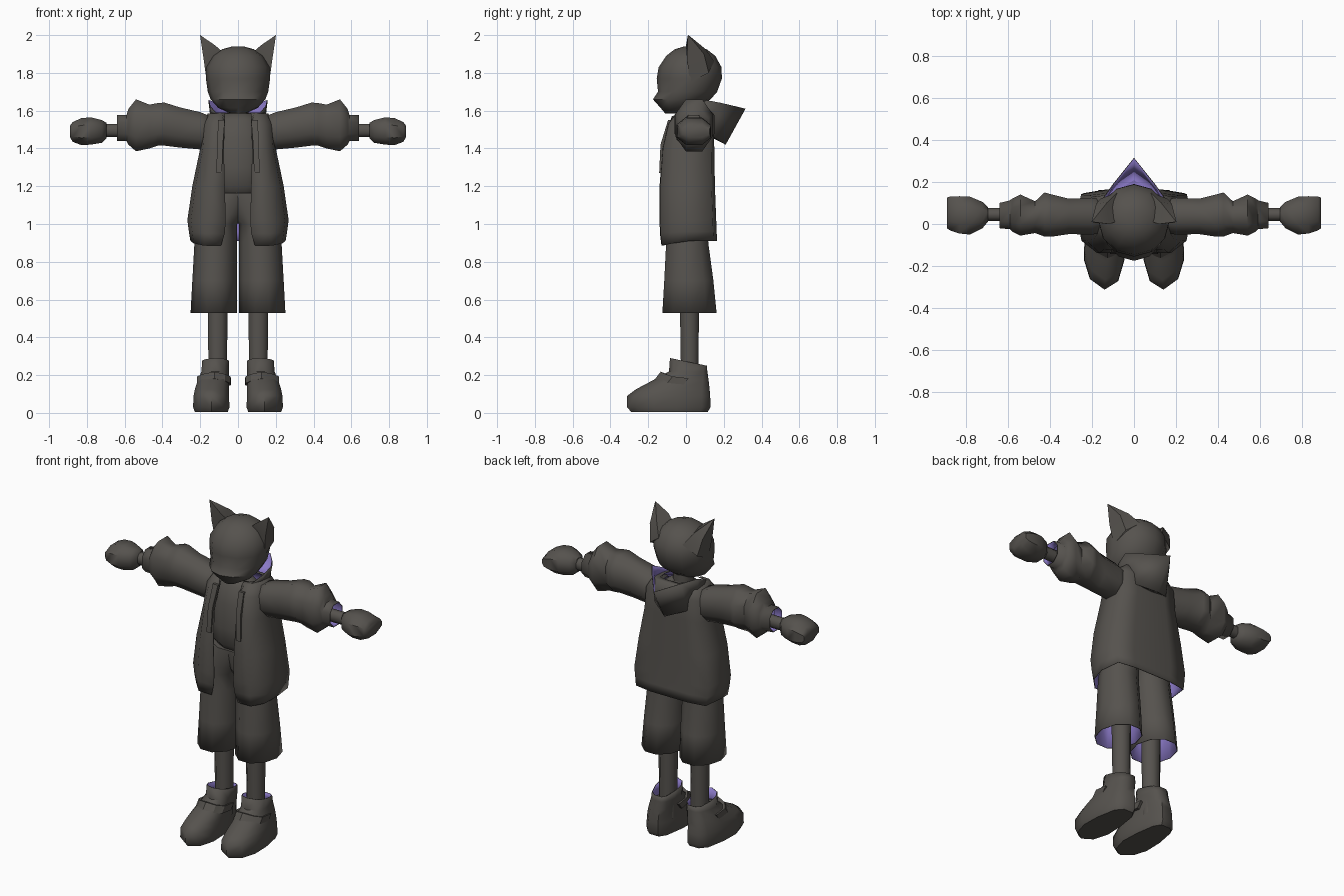
import bpy, bmesh, math
from mathutils import Vector


def material(name, rgb):
    m = bpy.data.materials.new(name)
    m.diffuse_color = (*rgb, 1)
    return m


CLOTH = material("charcoal", (0.092, 0.085, 0.076))
LINING = material("purple lining", (0.26, 0.195, 0.58))


def loft(name, rings, closed=True, cap0=False, cap1=False, mirror=False, lined=False, angle=50):
    """Skin a list of point rings; rings run counter-clockwise about the loft direction."""
    bm = bmesh.new()
    vs = [[bm.verts.new(p) for p in r] for r in rings]
    n = len(rings[0])
    for a, b in zip(vs, vs[1:]):
        for i in range(n if closed else n - 1):
            j = (i + 1) % n
            bm.faces.new((a[i], a[j], b[j], b[i]))
    if cap0:
        bm.faces.new(vs[0][::-1])
    if cap1:
        bm.faces.new(vs[-1])
    bmesh.ops.remove_doubles(bm, verts=bm.verts, dist=0.0005)
    if cap0 and cap1:
        bmesh.ops.recalc_face_normals(bm, faces=bm.faces)
    me = bpy.data.meshes.new(name)
    bm.to_mesh(me)
    bm.free()
    me.materials.append(CLOTH)
    ob = bpy.data.objects.new(name, me)
    bpy.context.collection.objects.link(ob)
    bpy.ops.object.select_all(action='DESELECT')
    ob.select_set(True)
    bpy.context.view_layer.objects.active = ob
    bpy.ops.object.shade_smooth_by_angle(angle=math.radians(angle))
    if mirror:
        m = ob.modifiers.new("mirror", 'MIRROR')
        m.merge_threshold = 0.0005
    if lined:  # thin inner skin in the lining colour
        me.materials.append(LINING)
        s = ob.modifiers.new("lining", 'SOLIDIFY')
        s.thickness, s.offset = 0.004, -1
        s.material_offset, s.material_offset_rim = 1, 0
    return ob


def oval(u0, u1, v0, v1, n=8, flat=True, square=1.0):
    """Polygon filling a box; flat puts sides on the box, square > 1 fills its corners."""
    k = square / math.cos(math.pi / n) if flat else 1
    lim = 1.0 if square > 1 else 9
    out = []
    for i in range(n):
        t = 2 * math.pi * (i + (0.5 if flat else 0)) / n - math.pi / 2
        c, s = (max(-lim, min(lim, k * f)) for f in (math.cos(t), math.sin(t)))
        out.append(((u0 + u1) / 2 + (u1 - u0) / 2 * c, (v0 + v1) / 2 + (v1 - v0) / 2 * s))
    return out


def z_ring(z, x0, x1, y0, y1, n=8, flat=True):
    return [(x, y, z) for x, y in oval(x0, x1, y0, y1, n, flat)]


def x_ring(x, z0, z1, y0, y1, square=1.0):
    return [(x, y, z) for y, z in oval(y0, y1, z0, z1, 8, True, square)]


# Head with a low pointed snout
head = [(1.585, .04, -.11, -.03), (1.615, .105, -.135, .06), (1.66, .145, -.175, .13),
        (1.70, .16, -.148, .165), (1.77, .17, -.155, .19), (1.83, .17, -.145, .188),
        (1.89, .135, -.105, .155), (1.925, .085, -.06, .11), (1.94, .03, -.01, .06)]
loft("head", [z_ring(z, -w, w, a, b, 12, False) for z, w, a, b in head], cap0=True, cap1=True)

# Curled pointed ears
loft("ears", [
    [(.07, .015, 1.90), (.165, .02, 1.75), (.16, .12, 1.80), (.08, .15, 1.86)],
    [(.12, .0, 1.945), (.183, .005, 1.88), (.18, .095, 1.90), (.125, .105, 1.925)],
    [(.199, .01, 1.999), (.201, .01, 1.999), (.201, .013, 2.0), (.199, .013, 2.0)]],
    cap0=True, cap1=True, mirror=True, angle=60)

# Neck
loft("neck", [z_ring(z, -.055, .055, -.03, .08) for z in (1.5, 1.65)])

# Shirt visible in the jacket opening
shirt = [(1.16, .12, -.07, .09), (1.20, .15, -.10, .11), (1.30, .155, -.105, .115),
         (1.45, .15, -.095, .115), (1.55, .12, -.06, .10), (1.585, .07, -.03, .08)]
loft("shirt", [z_ring(z, -w, w, a, b, 10) for z, w, a, b in shirt], cap0=True, cap1=True)


# Open jacket body: height, half width, front, back, inner edge of front panel
def jacket_ring(z, w, f, b, xi, drop=0):
    d = b - f
    pts = [(xi, f, -drop), (xi + (w - xi) * .55, f + .003, -drop), (w * .93, f + d * .2, -drop / 2),
           (w, f + d * .5, 0), (w * .94, b - d * .06, 0), (w * .5, b, 0), (0, b, 0)]
    return [(x, y, z + dz) for x, y, dz in pts]


loft("jacket_body", [jacket_ring(*a) for a in [
    (.91, .252, -.13, .165, .09, .025), (.96, .26, -.138, .162, .07, .01),
    (1.02, .268, -.14, .16, .065), (1.2, .242, -.14, .153, .07), (1.4, .2, -.125, .15, .075),
    (1.53, .19, -.095, .145, .07), (1.585, .16, -.055, .125, .07), (1.59, .12, -.03, .10, .065)]],
    closed=False, mirror=True, lined=True, angle=85)

# Folded-down hood and collar, standing tall at the sides
loft("hood", [
    [(.07, -.085, 1.54), (.115, -.04, 1.555), (.14, .02, 1.57), (.145, .09, 1.55), (.11, .145, 1.46), (0, .21, 1.42)],
    [(.075, -.075, 1.57), (.12, -.025, 1.59), (.15, .045, 1.625), (.157, .11, 1.655), (.10, .19, 1.64), (0, .315, 1.61)]],
    closed=False, mirror=True, lined=True, angle=35)
loft("hood_underside", [
    [(.13, .08, 1.53), (.10, .13, 1.47), (0, .13, 1.46)],
    [(.145, .09, 1.55), (.11, .145, 1.46), (0, .21, 1.42)]], closed=False, mirror=True, lined=True)

# Drawstrings lying on the jacket front
loft("drawstrings", [
    [(x0, y, z), (x1, y, z), (x1, y + .025, z), (x0, y + .025, z)]
    for z, x0, x1, y in ((1.27, .085, .115, -.142), (1.42, .08, .11, -.135), (1.55, .07, .105, -.095))],
    cap0=True, cap1=True, mirror=True, angle=30)

# Rumpled sleeves, open at the cuff: x, bottom, top, front, back
loft("sleeves", [x_ring(*a, 1.08) for a in [
    (.12, 1.42, 1.56, -.04, .11), (.2, 1.395, 1.592, -.05, .125), (.31, 1.405, 1.618, -.048, .12),
    (.39, 1.415, 1.643, -.06, .14), (.425, 1.415, 1.64, -.06, .15), (.47, 1.40, 1.632, -.043, .108),
    (.54, 1.385, 1.66, -.055, .14), (.58, 1.42, 1.61, -.035, .12), (.59, 1.44, 1.577, -.025, .112),
    (.64, 1.44, 1.577, -.02, .10)]], mirror=True, lined=True, angle=60)

# Wrists
loft("wrists", [x_ring(x, 1.46, 1.53, .015, .075) for x in (.5, .72)], mirror=True)

# Mitten hands
loft("hands", [x_ring(*a, 1.12) for a in [
    (.695, 1.455, 1.535, .01, .08), (.72, 1.43, 1.55, -.02, .105), (.78, 1.42, 1.565, -.05, .13),
    (.83, 1.418, 1.56, -.045, .132), (.875, 1.435, 1.54, -.03, .13), (.89, 1.46, 1.52, -.02, .125)]],
    cap0=True, cap1=True, mirror=True)

# Wide shorts, open at the hem
loft("shorts", [z_ring(*a, 10) for a in [
    (.53, .012, .245, -.125, .162), (.7, .012, .236, -.115, .145), (.9, .012, .225, -.105, .118),
    (1.0, .01, .21, -.10, .115), (1.05, -.04, .20, -.10, .115), (1.165, -.10, .16, -.09, .105)]],
    cap1=True, mirror=True, lined=True)

# Thin legs
loft("legs", [z_ring(z, a, b, c, d) for z, a, b, c, d in
              ((.1, .06, .155, -.025, .065), (.75, .053, .162, -.035, .07))], mirror=True)

# Shoes: one sole outline squeezed upward into an ankle shaft
sole = [(.14, -.31), (.21, -.26), (.238, -.17), (.235, -.05), (.21, .08), (.17, .125),
        (.10, .125), (.07, .08), (.05, -.05), (.045, -.17), (.075, -.27)]


def shoe_ring(z, s, cx, yf, yb, tilt=0):
    out = []
    for x, y in sole:
        t = (y + .31) / .435
        out.append((cx + (x - .14) * s, yf + t * (yb - yf), z + tilt * t))
    return out


loft("shoes", [shoe_ring(*a) for a in [
    (.005, .9, .14, -.29, .115), (.03, 1, .14, -.312, .13), (.09, .97, .14, -.312, .128),
    (.125, .93, .137, -.265, .125), (.17, .85, .13, -.18, .12), (.22, .75, .12, -.09, .113),
    (.29, .73, .118, -.085, .11, -.04)]], cap0=True, mirror=True, lined=True)

# Straps over the instep
centre, along = Vector((.125, -.02, .15)), Vector((0, .014, .018))
strap = []
for p in [(.037, .0, .165), (.04, -.085, .175), (.07, -.128, .188), (.125, -.148, .2),
          (.185, -.125, .188), (.217, -.085, .175), (.217, .0, .165)]:
    p = Vector(p)
    inner = centre + (p - centre) * .75
    strap.append([p - along, p + along, inner + along, inner - along])
loft("shoe_straps", strap, cap0=True, cap1=True, mirror=True, angle=30)
